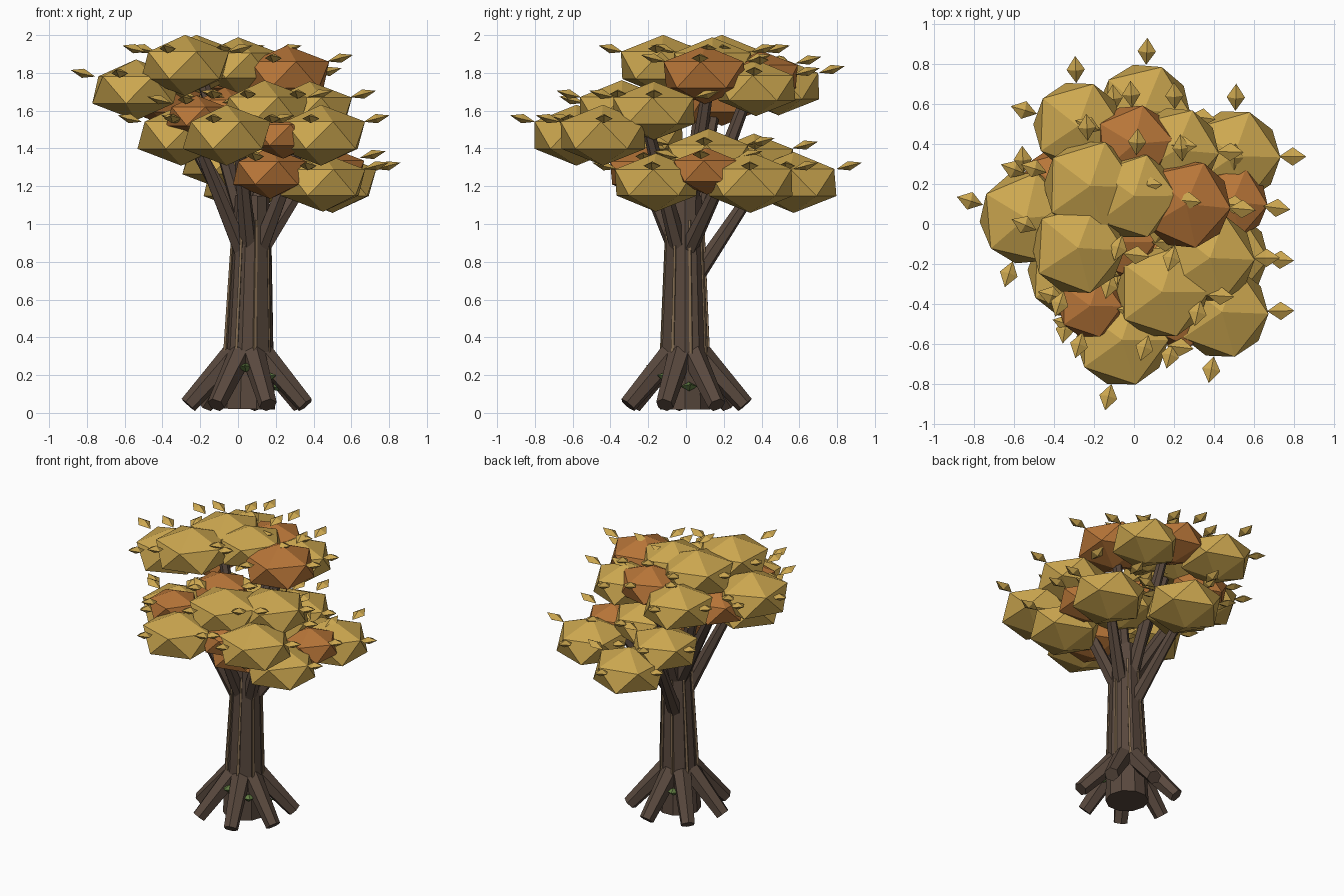
import bpy, bmesh, math, random
from mathutils import Vector, Matrix

if "Cube" in bpy.data.objects:
    bpy.data.objects.remove(bpy.data.objects["Cube"])

random.seed(4)


def material(name, rgb):
    m = bpy.data.materials.new(name)
    m.diffuse_color = (*rgb, 1)
    m.use_nodes = True
    m.node_tree.nodes["Principled BSDF"].inputs["Base Color"].default_value = m.diffuse_color
    return m


def finish(bm, name, mat):
    bmesh.ops.recalc_face_normals(bm, faces=bm.faces)
    me = bpy.data.meshes.new(name)
    bm.to_mesh(me)
    bm.free()
    ob = bpy.data.objects.new(name, me)
    me.materials.append(mat)
    bpy.context.collection.objects.link(ob)


def limb(bm, a, b, r0, r1, sides=6):
    a, b = Vector(a), Vector(b)
    d = b - a
    mtx = Matrix.Translation((a + b) / 2) @ d.to_track_quat('Z', 'Y').to_matrix().to_4x4()
    bmesh.ops.create_cone(bm, cap_ends=True, segments=sides, radius1=r0, radius2=r1,
                          depth=d.length, matrix=mtx)


def leaf(bm, pos, yaw, tilt, size):
    # stretched octahedron pointing outwards and slightly up
    mtx = (Matrix.Translation(pos) @ Matrix.Rotation(yaw, 4, 'Z')
           @ Matrix.Rotation(-tilt, 4, 'Y') @ Matrix.Diagonal((*size, 1)))
    pts = [(1, 0, 0), (0, 1, 0), (-1, 0, 0), (0, -1, 0), (0, 0, 1), (0, 0, -1)]
    v = [bm.verts.new(mtx @ Vector(p)) for p in pts]
    for i in range(4):
        j = (i + 1) % 4
        bm.faces.new((v[i], v[j], v[4]))
        bm.faces.new((v[j], v[i], v[5]))


bark = material("bark", (0.1, 0.066, 0.048))
ridge = material("bark_ridge", (0.22, 0.145, 0.08))
gold = material("gold_foliage", (0.61, 0.39, 0.08))
rust = material("rust_foliage", (0.48, 0.18, 0.04))
green = material("moss", (0.13, 0.22, 0.06))
CX, CY = 0.055, -0.005

# trunk
bm = bmesh.new()
limb(bm, (CX, CY, 0.02), (CX + 0.02, CY, 1.15), 0.14, 0.092, 10)
finish(bm, "trunk", bark)

# vertical bark ridges
bm = bmesh.new()
for i in range(8):
    a = math.tau * i / 8 + 0.25
    c, s = math.cos(a), math.sin(a)
    limb(bm, (CX + 0.128 * c, CY + 0.128 * s, 0.3),
         (CX + 0.018 + 0.099 * c, CY + 0.099 * s, 1.02), 0.011, 0.008, 4)
finish(bm, "bark_ridges", ridge)

# seven flared roots
bm = bmesh.new()
for i in range(7):
    a = math.radians(-71) + math.tau * i / 7
    c, s = math.cos(a), math.sin(a)
    limb(bm, (CX + 0.08 * c, CY + 0.08 * s, 0.31),
         (CX + 0.32 * c, CY + 0.32 * s, 0.042), 0.065, 0.048)
finish(bm, "roots", bark)

# branches
bm = bmesh.new()
for a, b in [((0.02, -0.04, 0.86), (-0.22, -0.2, 1.44)),
             ((0.05, 0.05, 0.72), (-0.05, 0.37, 1.2)),
             ((0.12, 0.01, 0.86), (0.4, 0.22, 1.3)),
             ((0.06, 0.03, 0.9), (0.03, 0.34, 1.72)),
             ((0.12, -0.04, 0.88), (0.36, -0.2, 1.5)),
             ((0.05, 0.00, 0.95), (-0.2, 0.1, 1.8)),
             ((0.07, 0.00, 0.95), (0.25, 0.12, 1.75)),
             ((0.03, 0.02, 0.95), (-0.36, 0.16, 1.65)),
             ((0.06, -0.04, 0.84), (0.0, -0.32, 1.5))]:
    limb(bm, a, b, 0.048, 0.03)
finish(bm, "branches", bark)

# foliage clumps: x, y, z, radius
gold_clumps = [
    (-0.28, -0.12, 1.84, .26), (-0.22, 0.19, 1.84, .26), (0.0, 0.14, 1.84, .24),
    (-0.54, 0.03, 1.71, .26), (-0.28, 0.49, 1.73, .25), (0.21, 0.37, 1.72, .24),
    (-0.06, -0.58, 1.47, .26), (0.44, -0.44, 1.47, .26), (0.14, -0.34, 1.60, .26),
    (0.38, -0.17, 1.60, .25), (-0.30, -0.24, 1.47, .26), (0.45, -0.16, 1.22, .25),
    (0.50, 0.34, 1.22, .26), (0.05, 0.57, 1.22, .26), (0.22, 0.12, 1.35, .25),
    (-0.08, 0.36, 1.33, .24)]
rust_clumps = [
    (0.26, 0.10, 1.79, .25), (0.0, 0.40, 1.78, .22), (-0.22, -0.41, 1.57, .18),
    (0.24, -0.44, 1.47, .2), (-0.38, 0.19, 1.65, .21), (0.49, 0.11, 1.28, .2),
    (0.17, -0.21, 1.27, .22), (-0.07, -0.09, 1.60, .2)]

leaves = bmesh.new()
for name, mat, clumps in [("gold_foliage", gold, gold_clumps),
                          ("rust_foliage", rust, rust_clumps)]:
    bm = bmesh.new()
    for x, y, z, r in clumps:
        mtx = (Matrix.Translation((x, y, z)) @ Matrix.Rotation(random.uniform(-.1, .1), 4, 'Z')
               @ Matrix.Diagonal((r, r, 0.62 * r, 1)))
        bmesh.ops.create_icosphere(bm, subdivisions=1, radius=1, matrix=mtx)
        # loose leaves around each clump
        for deg in (-3, 90, 160, 256):
            a = math.radians(deg + random.uniform(-5, 5))
            d = 1.13 * r
            leaf(leaves, (x + d * math.cos(a), y + d * math.sin(a), z + 0.088),
                 a, 0.25, (0.07, 0.046, 0.025))
    finish(bm, name, mat)
finish(leaves, "loose_leaves", gold)

# moss tufts between the roots
bm = bmesh.new()
for deg, z in [(-95, 0.24), (-45, 0.19), (8, 0.14), (110, 0.2), (185, 0.22)]:
    a = math.radians(deg)
    leaf(bm, (CX + 0.155 * math.cos(a), CY + 0.155 * math.sin(a), z), a, 0.2, (0.055, 0.045, 0.025))
finish(bm, "moss", green)
